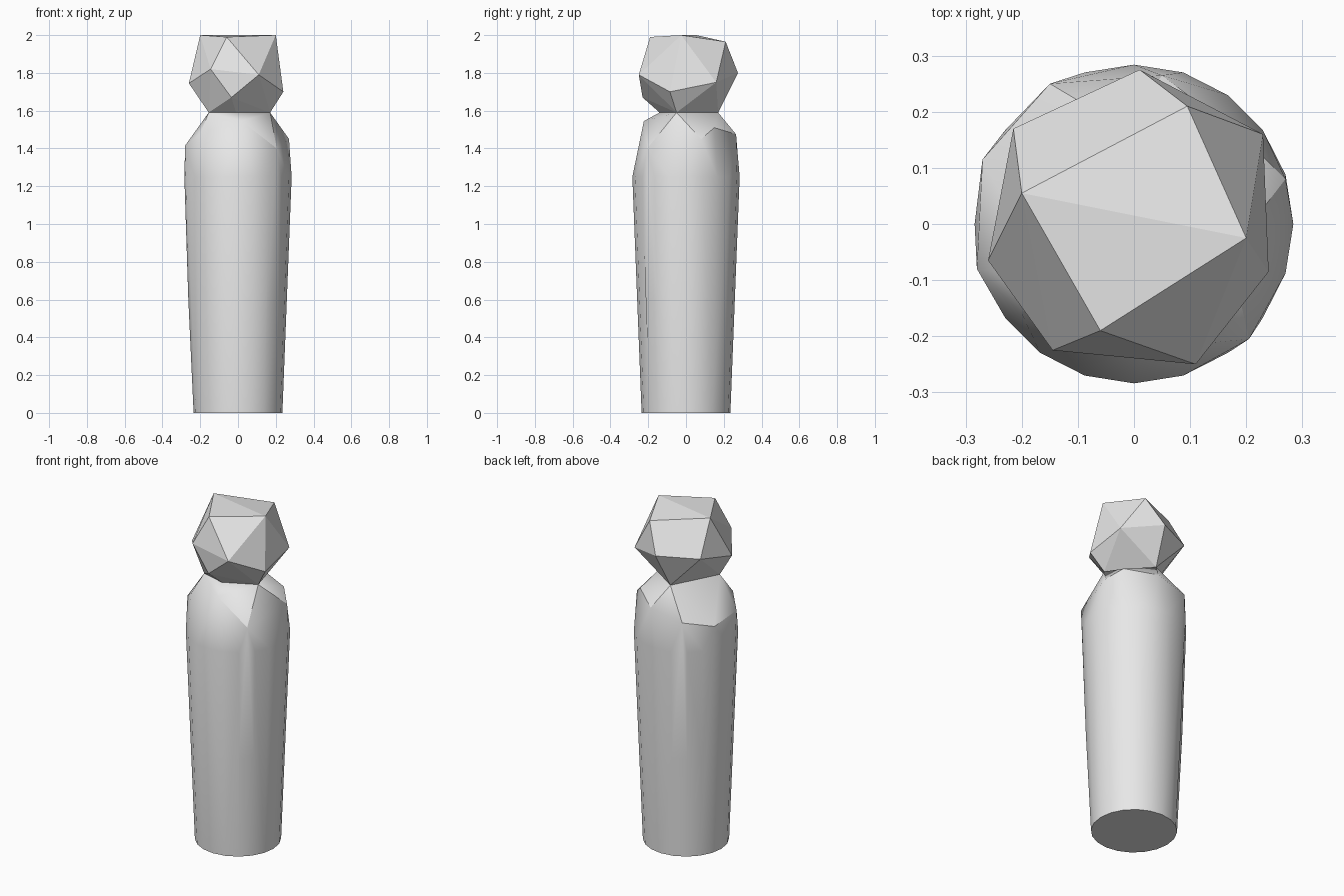
import bpy, bmesh, math

cube = bpy.data.objects.get("Cube")
if cube:
    bpy.data.objects.remove(cube, do_unlink=True)

grey = bpy.data.materials.new("plain_grey")
grey.use_nodes = True
grey.diffuse_color = (0.8, 0.8, 0.8, 1)
for node in grey.node_tree.nodes:
    if node.type == 'BSDF_PRINCIPLED':
        node.inputs["Base Color"].default_value = (0.8, 0.8, 0.8, 1)


def hull_object(name, points, flat_angle):
    """Wrap a convex skin around a few corner points."""
    bm = bmesh.new()
    for p in points:
        bm.verts.new(p)
    bmesh.ops.convex_hull(bm, input=bm.verts)
    loose = [v for v in bm.verts if not v.link_faces]
    bmesh.ops.delete(bm, geom=loose, context='VERTS')
    bmesh.ops.dissolve_limit(bm, angle_limit=math.radians(flat_angle),
                             verts=bm.verts, edges=bm.edges)
    bmesh.ops.recalc_face_normals(bm, faces=bm.faces)
    mesh = bpy.data.meshes.new(name)
    bm.to_mesh(mesh)
    bm.free()
    mesh.materials.append(grey)
    obj = bpy.data.objects.new(name, mesh)
    bpy.context.collection.objects.link(obj)
    return obj


def ring(radius, z, sides=20):
    turn = 2 * math.pi / sides
    return [(radius * math.cos(i * turn), radius * math.sin(i * turn), z)
            for i in range(sides)]


# Neck corners shared by head and body
neck = [(0.17, -0.05, 1.59), (-0.015, 0.17, 1.59),
        (-0.155, -0.1, 1.59), (-0.01, -0.14, 1.59)]

# Faceted head: tilted crown, then the wide belt of corners
crown = [(-0.2, 0.055, 2), (-0.06, -0.19, 1.99),
         (0.2, -0.025, 2), (0.095, 0.21, 1.965)]
belt = [(0.01, 0.275, 1.8), (0.23, 0.16, 1.75), (0.24, -0.085, 1.7),
        (0.11, -0.25, 1.79), (-0.035, -0.23, 1.67), (-0.145, -0.225, 1.82),
        (-0.26, -0.065, 1.745), (-0.215, 0.17, 1.8)]
hull_object("head", crown + belt + neck, 2)

# Tapered body with chipped shoulders
shoulders = [(0.02, -0.223, 1.545), (0.205, -0.205, 1.4), (0.27, 0.08, 1.45),
             (0.2, 0.15, 1.51), (0.05, 0.265, 1.475), (-0.15, 0.25, 1.43),
             (-0.27, 0.115, 1.39), (-0.28, -0.08, 1.415),
             (-0.2, -0.16, 1.48)]
column = ring(0.235, 0) + ring(0.263, 0.6) + ring(0.284, 1.25)
body = hull_object("body", column + shoulders + neck, 1)

# Soft body sides, crisp shoulder edges
bpy.ops.object.select_all(action='DESELECT')
body.select_set(True)
bpy.context.view_layer.objects.active = body
bpy.ops.object.shade_smooth_by_angle(angle=math.radians(30))
